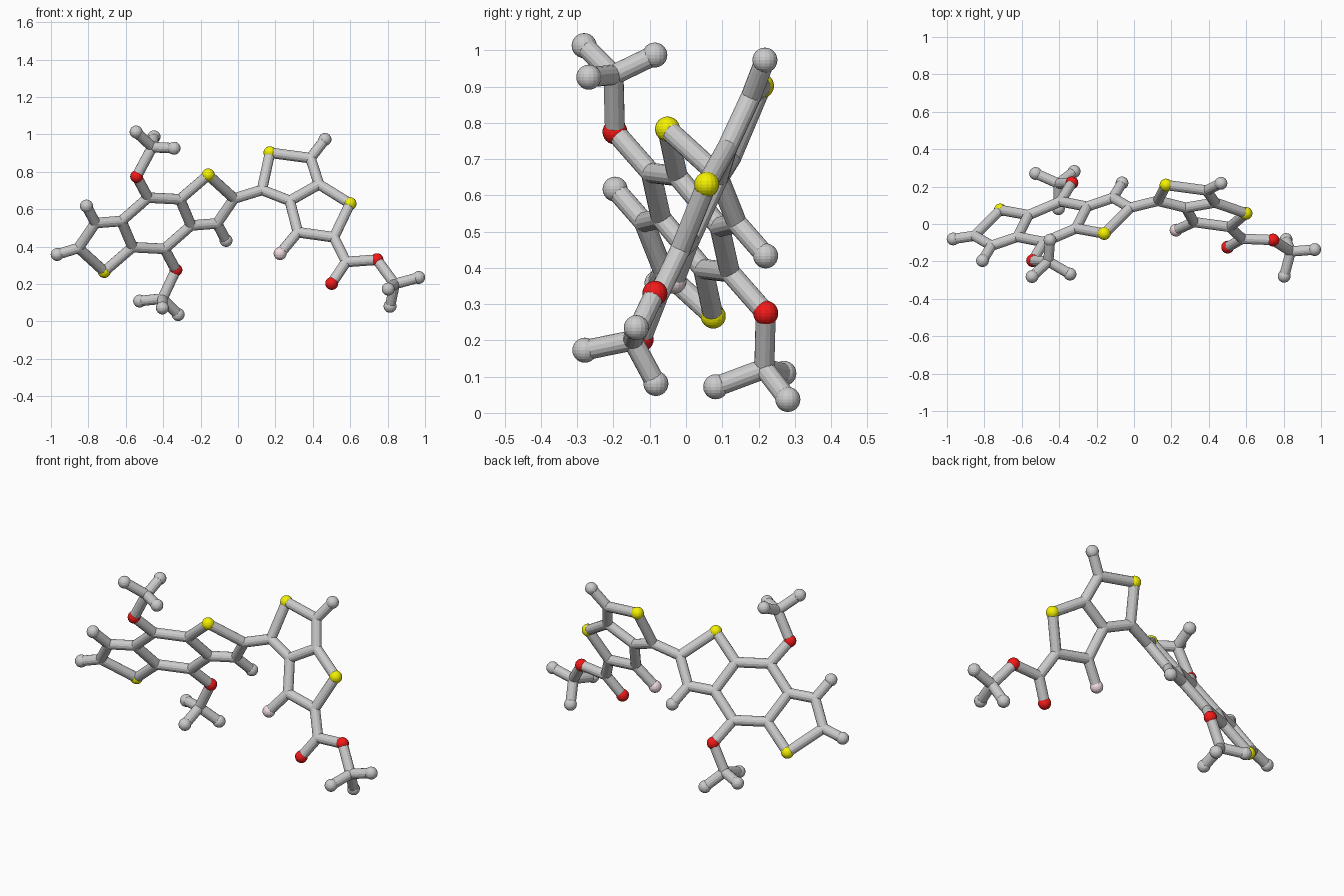
import bpy, bmesh
from mathutils import Vector, Matrix

if "Cube" in bpy.data.objects:
    bpy.data.objects.remove(bpy.data.objects["Cube"])

ROD, BALL = 0.028, 0.0345
COLORS = {"sulfur": (0.9, 0.88, 0.0, 1), "oxygen": (0.9, 0.01, 0.01, 1), "fluorine": (0.88, 0.72, 0.75, 1)}
MATS = {}
for key, col in COLORS.items():
    MATS[key] = bpy.data.materials.new(key + "_color")
    MATS[key].diffuse_color = col


def finish(bm, name, mat=None):
    me = bpy.data.meshes.new(name)
    bm.to_mesh(me)
    bm.free()
    ob = bpy.data.objects.new(name, me)
    bpy.context.collection.objects.link(ob)
    if mat:
        me.materials.append(mat)


def balls(name, points, radius=BALL, mat=None):
    bm = bmesh.new()
    for p in points:
        bmesh.ops.create_uvsphere(bm, u_segments=16, v_segments=12, radius=radius,
                                  matrix=Matrix.Translation(p))
    finish(bm, name, mat)


def rods(name, pairs):
    bm = bmesh.new()
    for a, b in pairs:
        d = b - a
        m = Matrix.Translation((a + b) / 2) @ d.to_track_quat('Z', 'Y').to_matrix().to_4x4()
        bmesh.ops.create_cone(bm, cap_ends=True, segments=14, radius1=ROD, radius2=ROD,
                              depth=d.length, matrix=m)
    finish(bm, name)


def build(name, atoms, bonds):
    """atoms: name -> position, first letter gives the kind; bonds: 'a-b' words."""
    rods(name + "_rods", [[atoms[k] for k in w.split("-")] for w in bonds.split()])
    kinds = {"C": ("joints", ROD, None), "H": ("end_balls", BALL, None),
             "S": ("sulfur_balls", BALL, "sulfur"), "O": ("oxygen_balls", BALL, "oxygen"),
             "F": ("fluorine_ball", BALL, "fluorine")}
    for letter, (label, r, mat) in kinds.items():
        pts = [p for k, p in atoms.items() if k[0] == letter]
        if pts:
            balls(f"{name}_{label}", pts, r, MATS.get(mat))


# Left fused three-ring plate: half of it, repeated through its centre point
half = {"S": (.278, .258), "C4": (-.044, .137), "Ca": (.127, .128), "Cb": (.186, -.012),
        "Cc": (.325, -.001), "Cd": (.416, .132), "H": (.373, -.092), "O": (-.105, .25)}
centre = Vector((-.437, .012, .525))
left = {}
for k, (x, z) in half.items():
    v = Vector((x, .392 * x - .667 * z, z))
    left[k] = centre + v
    left[k + "'"] = centre - v
left["He'"] = Vector((-.967, -.08, .358))
half_bonds = "S-Ca S-Cd Cd-Cc Cc-Cb Cb-Ca Ca-C4 C4-O Cc-H"
mirrored = " ".join("-".join(e + "'" for e in w.split("-")) for w in half_bonds.split())
build("left_plate", left, half_bonds + " " + mirrored + " Cb-C4' Cb'-C4 Cd'-He'")

# Right fused two-ring plate with side group, lying in one plane
flat = {"C1": (.128, .703), "S3": (.171, .902), "C2": (.388, .873), "H2": (.465, .973),
        "C3": (.433, .733), "C4": (.277, .645), "S4": (.599, .63), "C5": (.513, .45),
        "C6": (.32, .477), "F": (.225, .363), "C7": (.578, .318), "O1": (.501, .203),
        "O2": (.743, .33)}
right = {k: Vector((x, -.176 - .074 * x + .44 * z, z)) for k, (x, z) in flat.items()}
build("right_plate", right, "C1-S3 S3-C2 C2-H2 C2-C3 C3-C4 C4-C1 C3-S4 S4-C5 C5-C6 C6-C4 "
                            "C6-F C5-C7 C7-O1 C7-O2")
rods("linking_rod", [(left["Cd"], right["C1"])])

# Three-pronged end groups: anchor, hub, prongs
tripods = {
    "upper_tripod": (left["O"], (-.458, -.2, .932),
                     [(-.545, -.281, 1.013), (-.449, -.086, .987), (-.342, -.268, .926)]),
    "lower_tripod": (left["O'"], (-.404, .216, .122),
                     [(-.32, .281, .037), (-.526, .27, .109), (-.404, .082, .072)]),
    "right_tripod": (right["O2"], (.838, -.147, .2),
                     [(.966, -.137, .235), (.803, -.279, .173), (.813, -.083, .081)]),
}
for name, (anchor, hub, prongs) in tripods.items():
    atoms = {"C": Vector(hub)}
    for i, p in enumerate(prongs):
        atoms[f"H{i}"] = Vector(p)
    build(name, atoms, "C-H0 C-H1 C-H2")
    rods(name + "_stem", [(anchor, atoms["C"])])

for m in bpy.data.materials:
    if m.users and not m.is_grease_pencil:
        m.use_nodes = True
        m.node_tree.nodes["Principled BSDF"].inputs["Base Color"].default_value = m.diffuse_color
